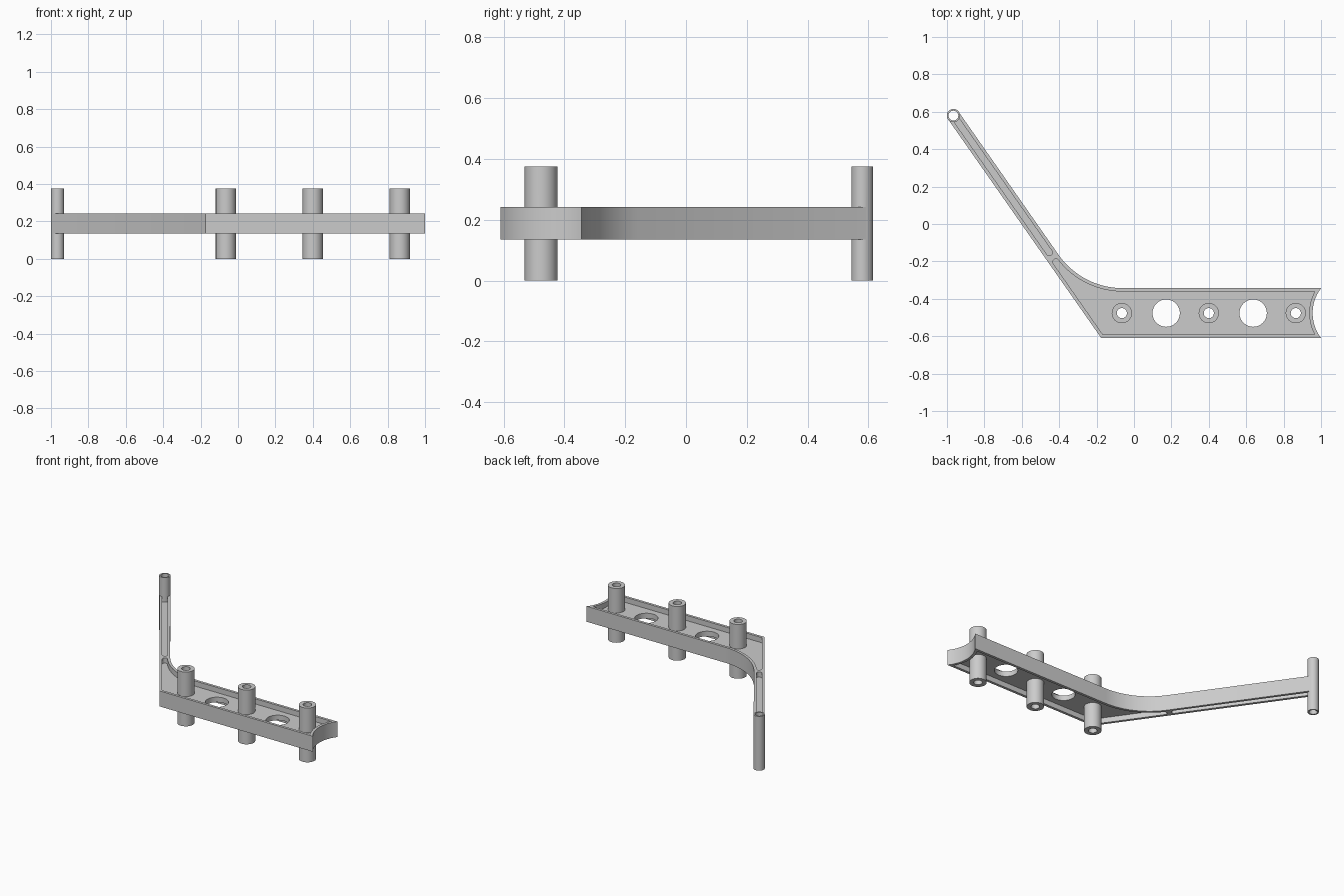
import bpy, bmesh, math
from mathutils import Vector

if "Cube" in bpy.data.objects:
    bpy.data.objects.remove(bpy.data.objects["Cube"])

Z0, Z1, ZT = 0.135, 0.242, 0.375        # plate bottom, plate top, boss top
WEB = (0.171, 0.206)                    # thin floor between the pockets
A = math.radians(35)
N = Vector((math.cos(A), math.sin(A)))  # across the arm
D = Vector((-N.y, N.x))                 # along the arm
S_END, HALF, RIM = 1.0286, 0.0345, 0.018


def arm(s, off):
    p = N * (-0.4585 + off) + D * s
    return (p.x, p.y)


def arc(cx, cy, r, a0, a1, n=24):
    return [(cx + r * math.cos(math.radians(a0 + (a1 - a0) * i / n)),
             cy + r * math.sin(math.radians(a0 + (a1 - a0) * i / n)))
            for i in range(n + 1)]


def prism(name, pts, z0, z1):
    bm = bmesh.new()
    f = bm.faces.new([bm.verts.new((x, y, z0)) for x, y in pts])
    g = bmesh.ops.extrude_face_region(bm, geom=[f])
    bmesh.ops.translate(bm, vec=(0, 0, z1 - z0),
                        verts=[v for v in g["geom"] if isinstance(v, bmesh.types.BMVert)])
    bmesh.ops.recalc_face_normals(bm, faces=bm.faces)
    me = bpy.data.meshes.new(name)
    bm.to_mesh(me)
    bm.free()
    ob = bpy.data.objects.new(name, me)
    bpy.context.collection.objects.link(ob)
    return ob


def cylinder(name, c, r, z0, z1):
    return prism(name, arc(c[0], c[1], r, 0, 360, 64)[:-1], z0, z1)


def combine(target, other, op):
    bpy.context.view_layer.objects.active = target
    m = target.modifiers.new("bool", "BOOLEAN")
    m.operation, m.solver, m.object = op, "EXACT", other
    bpy.ops.object.modifier_apply(modifier=m.name)
    bpy.data.objects.remove(other)


# Full-height bracket outline: plate, concave end, blended arm
MID = -0.4765
end = math.degrees(math.asin(0.1335 / 0.22))
outline = [(-0.175, -0.61)]
outline += arc(1.175, MID, 0.22, 180 + end, 180 - end)
outline += arc(-0.06, 0.077, 0.42, 270, 215)
outline += [arm(S_END, HALF), arm(S_END, -HALF)]
bracket = prism("bracket", outline, Z0, Z1)

# Plate pocket, inset by the rim, with a rounded tip at the arm
end = math.degrees(math.asin(0.1155 / 0.238))
w = HALF - RIM
tip = arm(0.073, 0)
plate_pocket = [(-0.166, -0.592)]
plate_pocket += arc(1.175, MID, 0.238, 180 + end, 180 - end)
plate_pocket += arc(-0.06, 0.077, 0.438, 270, 219)
plate_pocket += arc(tip[0], tip[1], w, 35, 215, 12)

# Arm pocket, rounded at the lower end and running into the end tube
low = arm(0.134, 0)
arm_pocket = [arm(S_END - 0.01, w), arm(S_END - 0.01, -w)]
arm_pocket += arc(low[0], low[1], w, 215, 395, 12)

for pts in (plate_pocket, arm_pocket):
    for z0, z1 in ((WEB[1], 0.3), (0.08, WEB[0])):
        combine(bracket, prism("pocket_cutter", pts, z0, z1), "DIFFERENCE")

# Bosses and end tube, then their bores and the lightening holes
tubes = [((x, -0.4765), 0.054, 0.027) for x in (-0.065, 0.4, 0.865)]
tubes.append((arm(S_END, 0), 0.0355, 0.026))
for c, r, _ in tubes:
    combine(bracket, cylinder("boss", c, r, 0, ZT), "UNION")
for c, _, r in tubes:
    combine(bracket, cylinder("bore_cutter", c, r, -0.1, 0.5), "DIFFERENCE")
for x in (0.172, 0.637):
    combine(bracket, cylinder("hole_cutter", (x, -0.4765), 0.073, -0.1, 0.5), "DIFFERENCE")

bpy.ops.object.select_all(action="DESELECT")
bracket.select_set(True)
bpy.context.view_layer.objects.active = bracket
bpy.ops.object.shade_smooth_by_angle(angle=math.radians(30))
